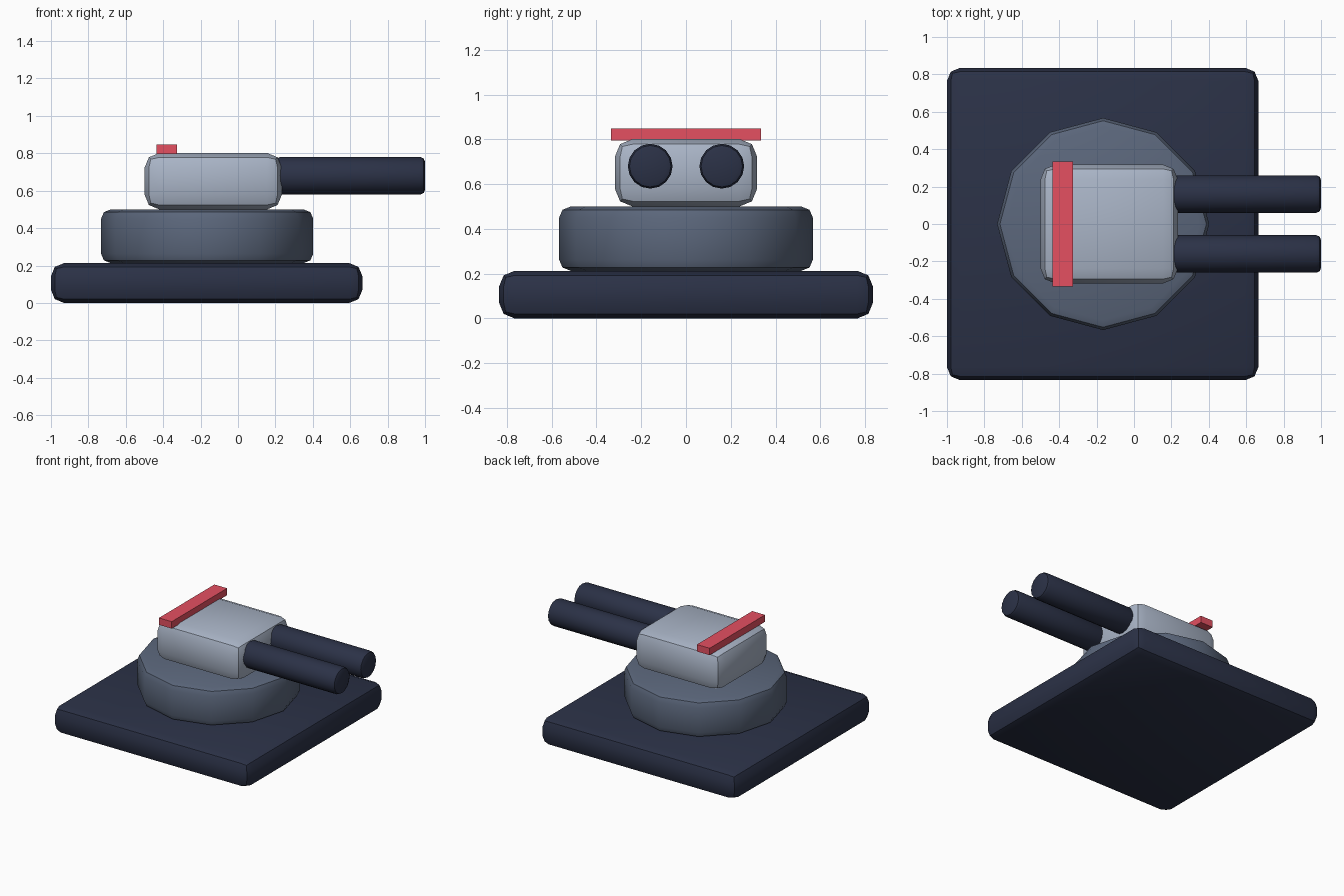
import bpy
import math

if "Cube" in bpy.data.objects:
    bpy.data.objects.remove(bpy.data.objects["Cube"])


def material(name, rgb):
    m = bpy.data.materials.new(name)
    m.diffuse_color = (*rgb, 1)
    m.use_nodes = True
    m.node_tree.nodes["Principled BSDF"].inputs["Base Color"].default_value = m.diffuse_color
    return m


NAVY = material("navy", (0.024, 0.031, 0.062))
SLATE = material("slate", (0.105, 0.135, 0.2))
PALE = material("pale_grey", (0.40, 0.46, 0.57))
RED = material("red", (0.78, 0.08, 0.12))


def finish(name, mat, bevel):
    obj = bpy.context.object
    obj.name = name
    obj.data.materials.append(mat)
    bpy.ops.object.transform_apply(location=False, rotation=True, scale=True)
    if bevel:
        mod = obj.modifiers.new("rounded_edges", 'BEVEL')
        mod.width = bevel
        mod.segments = 2
        mod.limit_method = 'ANGLE'
        mod.angle_limit = math.radians(40)
        bpy.ops.object.modifier_apply(modifier=mod.name)
        bpy.ops.object.shade_smooth_by_angle(angle=math.radians(35))
    return obj


def box(name, lo, hi, mat, bevel=0):
    centre = [(a + b) / 2 for a, b in zip(lo, hi)]
    bpy.ops.mesh.primitive_cube_add(size=1, location=centre)
    bpy.context.object.scale = [b - a for a, b in zip(lo, hi)]
    return finish(name, mat, bevel)


def cylinder(name, sides, radius, length, centre, mat, bevel, rotation=(0, 0, 0)):
    bpy.ops.mesh.primitive_cylinder_add(vertices=sides, radius=radius, depth=length,
                                        location=centre, rotation=rotation)
    return finish(name, mat, bevel)


# Square base slab
box("base_plate", (-1, -0.835, 0), (0.665, 0.835, 0.213), NAVY, 0.07)

# Twelve-sided rotating drum
cylinder("turntable", 12, 0.567, 0.287, (-0.165, 0, 0.3565), SLATE, 0.05)

# Turret housing
box("turret_housing", (-0.5, -0.318, 0.5), (0.235, 0.318, 0.802), PALE, 0.08)

# Twin barrels
for side, y in (("left", 0.16), ("right", -0.16)):
    cylinder(side + "_barrel", 16, 0.1, 0.8, (0.6, y, 0.68), NAVY, 0.025,
             (0, math.pi / 2, 0))

# Red bar across the rear of the roof
box("roof_bar", (-0.435, -0.335, 0.795), (-0.327, 0.335, 0.848), RED)
